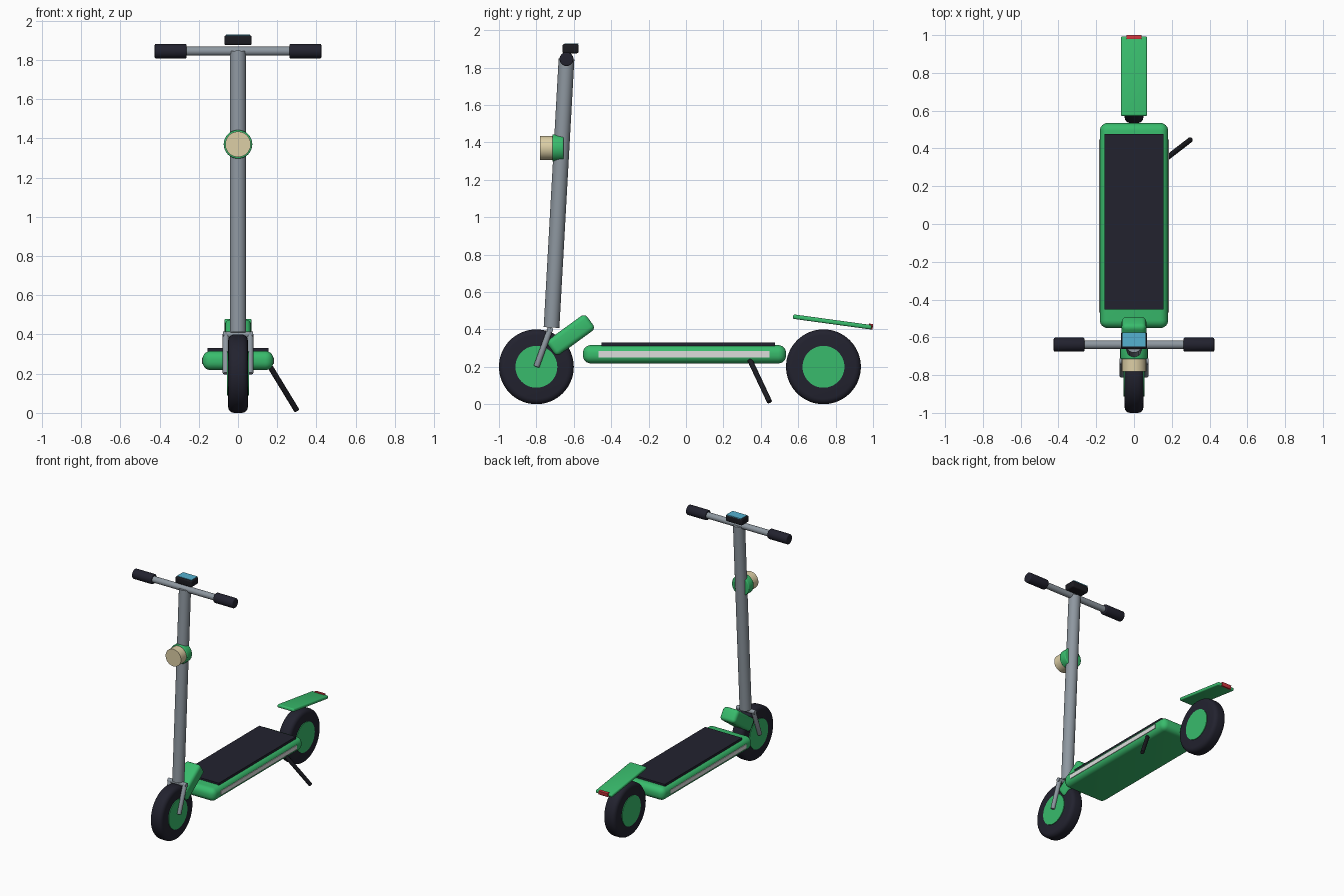
import bpy
import math
from mathutils import Vector

cube = bpy.data.objects.get("Cube")
if cube:
    bpy.data.objects.remove(cube, do_unlink=True)


def material(name, r, g, b):
    m = bpy.data.materials.new(name)
    m.use_nodes = True
    m.diffuse_color = (r, g, b, 1)
    m.node_tree.nodes["Principled BSDF"].inputs["Base Color"].default_value = (r, g, b, 1)
    return m


GREEN = material("green paint", 0.04, 0.5, 0.15)
DARK = material("dark rubber", 0.016, 0.016, 0.028)
BLACK = material("black plastic", 0.011, 0.011, 0.015)
METAL = material("grey metal", 0.27, 0.31, 0.35)
CREAM = material("cream lens", 0.72, 0.62, 0.38)
BLUE = material("blue screen", 0.09, 0.44, 0.63)
RED = material("red light", 0.6, 0.035, 0.045)
PALE = material("pale strip", 0.72, 0.73, 0.72)


def finish(obj, name, mat, bevel=0, segments=4):
    """Name, colour, round and smooth a part."""
    obj.name = name
    obj.data.materials.append(mat)
    if bevel:
        mod = obj.modifiers.new("rounding", "BEVEL")
        mod.width = bevel
        mod.segments = segments
        mod.limit_method = "ANGLE"
        bpy.ops.object.modifier_apply(modifier=mod.name)
    bpy.ops.object.shade_smooth_by_angle(angle=math.radians(35))
    return obj


def box(name, mat, centre, size, tilt=0, bevel=0, segments=4):
    bpy.ops.mesh.primitive_cube_add(size=1, location=centre)
    obj = bpy.context.object
    obj.scale = size
    bpy.ops.object.transform_apply(location=False, rotation=False, scale=True)
    obj.rotation_euler.x = math.radians(tilt)
    return finish(obj, name, mat, bevel, segments)


def rod(name, mat, start, end, radius, bevel=0, sides=32):
    start, end = Vector(start), Vector(end)
    axis = end - start
    bpy.ops.mesh.primitive_cylinder_add(vertices=sides, radius=radius, depth=axis.length,
                                        location=(start + end) / 2)
    obj = bpy.context.object
    obj.rotation_euler = axis.to_track_quat("Z", "Y").to_euler()
    return finish(obj, name, mat, bevel)


# Wheels: rounded tyre with a slightly proud hub disc
for end, y in (("front", -0.8), ("rear", 0.735)):
    rod(end + "_tyre", DARK, (-0.05, y, 0.2), (0.05, y, 0.2), 0.2, 0.03, 64)
    rod(end + "_hub", GREEN, (-0.055, y, 0.2), (0.055, y, 0.2), 0.112, 0, 48)

# Deck with grip mat
box("deck", GREEN, (0, -0.008, 0.267), (0.362, 1.086, 0.098), bevel=0.042, segments=6)
box("grip_mat", DARK, (0, 0.012, 0.32), (0.31, 0.93, 0.02))

# Steering column, neck and handlebar
rod("column", METAL, (0, -0.719, 0.41), (0, -0.639, 1.845), 0.042)
box("neck", GREEN, (0, -0.617, 0.369), (0.13, 0.26, 0.1), tilt=36, bevel=0.025)
rod("fork_crown", METAL, (-0.077, -0.727, 0.398), (0.077, -0.727, 0.398), 0.016)
rod("handlebar", METAL, (-0.3, -0.639, 1.845), (0.3, -0.639, 1.845), 0.023)

# Paired parts on both sides
for side, s in (("left", 1), ("right", -1)):
    box(side + "_side_strip", PALE, (s * 0.18, -0.01, 0.267), (0.008, 0.915, 0.033))
    rod(side + "_fork_arm", METAL, (s * 0.062, -0.725, 0.405), (s * 0.062, -0.8, 0.2), 0.016, 0.004)
    rod(side + "_grip", DARK, (s * 0.262, -0.639, 1.845), (s * 0.425, -0.639, 1.845), 0.037, 0.007)

# Display on the handlebar
box("display_body", BLACK, (0, -0.617, 1.901), (0.14, 0.086, 0.05), bevel=0.01)
box("display_screen", BLUE, (0, -0.612, 1.926), (0.122, 0.074, 0.006))

# Headlight
rod("headlight_housing", GREEN, (0, -0.715, 1.37), (0, -0.655, 1.37), 0.073, 0.006, 48)
rod("headlight_lens", CREAM, (0, -0.78, 1.37), (0, -0.71, 1.37), 0.065, 0, 48)

# Rear fender and tail light
box("rear_fender", GREEN, (0, 0.782, 0.44), (0.14, 0.425, 0.024), tilt=-7.8, bevel=0.009)
box("tail_light", RED, (0, 0.988, 0.415), (0.08, 0.022, 0.03), tilt=-7.8, bevel=0.003)

# Kickstand
rod("kickstand", BLACK, (0.155, 0.335, 0.25), (0.3, 0.447, 0.012), 0.014, 0.003, 20)
